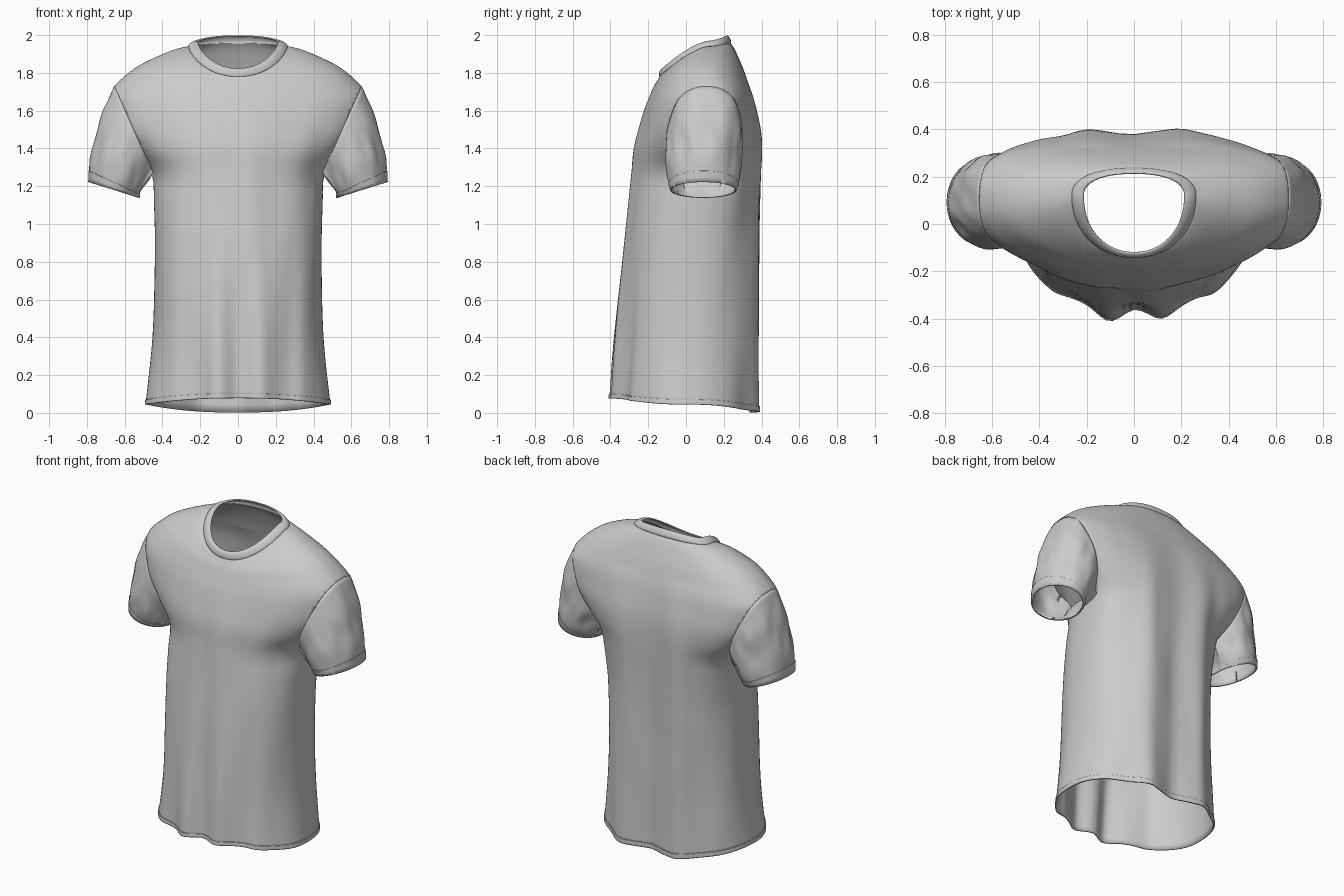
import bpy, bmesh, math
from mathutils import Vector, noise

if "Cube" in bpy.data.objects:
    bpy.data.objects.remove(bpy.data.objects["Cube"])

N = 128          # points round each ring
STEP = 6         # rings between two key rings

# key rings: half width, centre y, front y, back y, side z, front z, back z
BODY = [
    (.487, .00, -.355, .362, .045, .078, .002),
    (.452, .01, -.345, .368, .40, .40, .40),
    (.442, .02, -.325, .372, .80, .80, .80),
    (.447, .04, -.300, .378, 1.10, 1.10, 1.10),
    (.462, .07, -.285, .386, 1.27, 1.27, 1.27),
    (.575, .09, -.272, .390, 1.40, 1.40, 1.40),
    (.655, .10, -.248, .385, 1.50, 1.50, 1.50),
    (.690, .10, -.220, .368, 1.60, 1.60, 1.60),
    (.690, .10, -.198, .350, 1.675, 1.66, 1.68),
    (.635, .10, -.182, .328, 1.75, 1.70, 1.75),
    (.525, .10, -.167, .300, 1.838, 1.735, 1.83),
    (.360, .11, -.150, .260, 1.915, 1.762, 1.92),
    (.262, .12, -.138, .235, 1.942, 1.782, 1.960),
]
COLLAR = [
    (.264, .12, -.142, .238, 1.940, 1.780, 1.957),
    (.257, .12, -.143, .238, 1.953, 1.793, 1.970),
    (.238, .12, -.138, .229, 1.966, 1.813, 1.989),
    (.219, .12, -.125, .218, 1.970, 1.824, 1.999),
    (.212, .12, -.118, .212, 1.965, 1.821, 1.994),
]


def clamp(t):
    return min(1, max(0, t))


def key_at(keys, v):
    """Smooth interpolation between key rings."""
    i = min(int(v), len(keys) - 2)
    t = v - i
    a, b, c, d = (keys[max(0, min(len(keys) - 1, k))] for k in range(i - 1, i + 3))
    return [q + .5 * t * (r - p + t * (2*p - 5*q + 4*r - s + t * (3*(q - r) + s - p)))
            for p, q, r, s in zip(a, b, c, d)]


def bump(x, at, width):
    return math.exp(-((abs(x) - at) / width) ** 2)


def ring_point(keys, v, a, off=0.0, folds=True):
    hw, yc, yf, yb, zs, zf, zb = key_at(keys, v)
    c, s = math.cos(a), math.sin(a)
    # the upper back is boxier than the rest
    back = .82 - .10 * clamp(v - 2.5) + .16 * clamp((v - 8) / 3) if folds else .88
    front = .88 + .06 * clamp(v - 2.5) if folds else .94
    e = front if s < 0 else back
    x = math.copysign(abs(c) ** e, c) * (hw + off)
    depth = (yc - yf if s < 0 else yb - yc) + off
    y = yc + math.copysign(abs(s) ** e, s) * depth
    slant = 2 - .6 * clamp((v - 10) / 2) if folds else 1.4
    z = zs + ((zf if s < 0 else zb) - zs) * abs(s) ** slant
    if folds:
        # drape folds deepen towards the hem
        if s < 0:
            f = max(0, 1 - z / 1.3)
            y -= f * (.055 * bump(x, .11, .07) + .02 * bump(x, .34, .05)) * abs(s)
        else:
            f = max(0, 1 - z / 1.75) ** .6
            y += f * (.042 * bump(x, .20, .09) - .02 * bump(x, 0, .06)) * abs(s)
        w = .012 * clamp((1.85 - z) / .5)
        n = noise.noise(Vector((x * 7, s * 2, z * 1.6)))
        x += c * n * w * .5
        y += s * n * w
    return Vector((x, y, z))


def loft(rows):
    bm = bmesh.new()
    vs = [[bm.verts.new(p) for p in row] for row in rows]
    for r0, r1 in zip(vs, vs[1:]):
        for i in range(len(r0)):
            j = (i + 1) % len(r0)
            bm.faces.new((r0[i], r0[j], r1[j], r1[i]))
    return bm


def finish(bm, name, thick=.006):
    bmesh.ops.recalc_face_normals(bm, faces=bm.faces)
    me = bpy.data.meshes.new(name)
    bm.to_mesh(me)
    bm.free()
    ob = bpy.data.objects.new(name, me)
    bpy.context.collection.objects.link(ob)
    bpy.ops.object.select_all(action='DESELECT')
    ob.select_set(True)
    bpy.context.view_layer.objects.active = ob
    bpy.ops.object.shade_smooth_by_angle(angle=math.radians(50))
    m = ob.modifiers.new("cloth_thickness", 'SOLIDIFY')
    m.thickness = thick
    m.offset = -1
    return ob


def rings(keys, vals, off=0.0, folds=True):
    return [[ring_point(keys, v, math.tau * i / N, off, folds) for i in range(N)] for v in vals]


# torso, with slanted armholes cut at the sleeve seams
SLOPE, SEAM_X, SEAM_Z = .45, .462, 1.30
body = loft(rings(BODY, [k / STEP for k in range((len(BODY) - 1) * STEP + 1)]))


def outside(p, side):
    return p.z > 1.27 and p.x * side > SEAM_X + (p.z - SEAM_Z) * SLOPE


loops = {}
for side in (1, -1):
    faces = [f for f in body.faces if f.calc_center_median().z > 1.27
             and f.calc_center_median().x * side > .2]
    geom = faces + list({e for f in faces for e in f.edges}) + list({v for f in faces for v in f.verts})
    bmesh.ops.bisect_plane(body, geom=geom, dist=1e-5, plane_co=(SEAM_X * side, 0, SEAM_Z),
                           plane_no=(side, 0, -SLOPE))
    cut = [f for f in body.faces if outside(f.calc_center_median(), side)]
    bmesh.ops.delete(body, geom=cut, context='FACES')
    # walk round the armhole edge
    edges = [e for e in body.edges if e.is_boundary
             and all(v.co.x * side > .3 and v.co.z > 1.2 for v in e.verts)]
    v = min((v for e in edges for v in e.verts), key=lambda v: v.co.z)
    path, left = [], set(edges)
    while True:
        e = next((e for e in v.link_edges if e in left), None)
        if e is None:
            break
        left.remove(e)
        path.append(v.co.copy())
        v = e.other_vert(v)
    loops[side] = path
finish(body, "torso")

# stitched hem band
finish(loft(rings(BODY, [0, .04, .08, .115, .12], .004)), "bottom_hem", .009)

# ribbed collar band
finish(loft(rings(COLLAR, [k / 4 for k in range(17)], 0, False)), "collar", .005)


# sleeves run from the armhole edge to an oval cuff
def sleeve_point(p, t, side, off=0.0):
    q = Vector((p.x * side, p.y, p.z))
    d = Vector((SLOPE, 0, 1)).normalized()
    h = (q - Vector((.558, .1, 1.5))).dot(d)
    a = math.atan2((q.y - .1) / .2, h / .22)
    ca, sa = math.cos(a), math.sin(a)
    cuff = Vector((.657 + .132 * ca, .092 + .172 * sa, 1.18 + .042 * ca))
    r = q.lerp(cuff, t)
    swell = 4 * t * (1 - t)
    r += Vector((.03 * max(0, ca), .014 * sa, .012 * max(0, ca))) * swell
    out = Vector((ca, sa, 0))
    n = noise.noise(Vector((sa * 2.2 + 5, ca * 2.2, r.z * 6 + r.y * 5)))
    r += out * (n * .02 * math.sin(math.pi * min(1, t * 1.02)) + off)
    return Vector((r.x * side, r.y, r.z))


for side, tag in ((1, "left"), (-1, "right")):
    path = loops[side]
    finish(loft([[sleeve_point(p, k / 20, side) for p in path] for k in range(21)]),
           tag + "_sleeve")
    finish(loft([[sleeve_point(p, t, side, .004) for p in path] for t in (.89, .895, .95, 1)]),
           tag + "_cuff", .009)
